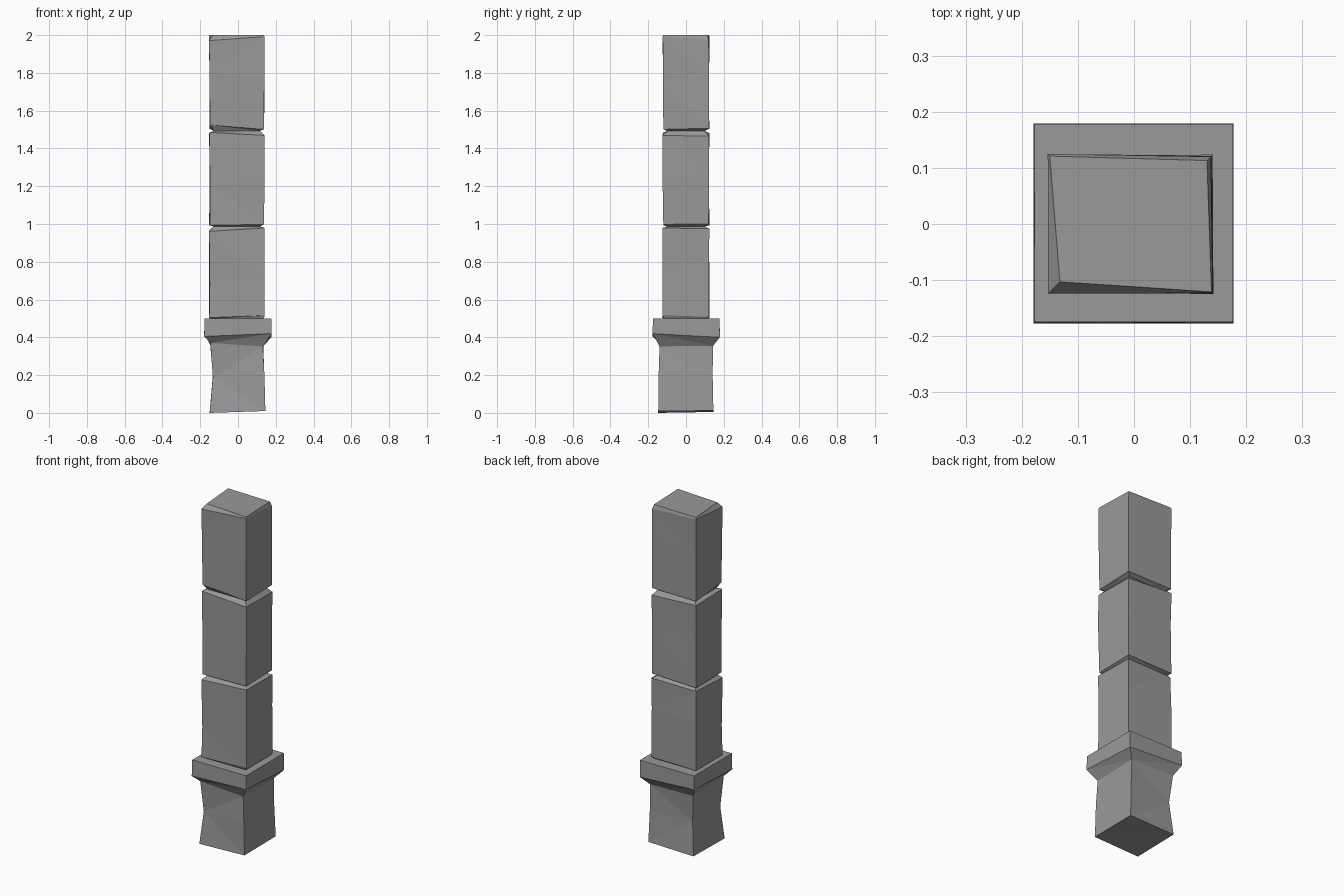
import bpy, bmesh, random

if "Cube" in bpy.data.objects:
    bpy.data.objects.remove(bpy.data.objects["Cube"])

random.seed(4)
# corner order everywhere: front-left, front-right, back-right, back-left
SIGNS = [(-1, -1), (1, -1), (1, 1), (-1, 1)]
stone = bpy.data.materials.new("dark_stone")
stone.diffuse_color = (0.32, 0.32, 0.32, 1)
stone.use_nodes = True
stone.node_tree.nodes["Principled BSDF"].inputs["Base Color"].default_value = stone.diffuse_color


def ring(x0, x1, y0, y1, zs, insets):
    corners = [(x0, y0), (x1, y0), (x1, y1), (x0, y1)]
    return [(x - sx * i, y - sy * i, z)
            for (x, y), (sx, sy), z, i in zip(corners, SIGNS, zs, insets)]


def loft(name, rings):
    bm = bmesh.new()
    vs = [[bm.verts.new(p) for p in r] for r in rings]
    for a, b in zip(vs, vs[1:]):
        for i in range(4):
            j = (i + 1) % 4
            bm.faces.new((a[i], a[j], b[j], b[i]))
    bm.faces.new(vs[0][::-1])
    bm.faces.new(vs[-1])
    bmesh.ops.triangulate(bm, faces=bm.faces[:])
    bmesh.ops.recalc_face_normals(bm, faces=bm.faces[:])
    me = bpy.data.meshes.new(name)
    bm.to_mesh(me)
    bm.free()
    me.materials.append(stone)
    ob = bpy.data.objects.new(name, me)
    bpy.context.collection.objects.link(ob)


def shaft_block(name, z0, z1, chip0, chip1, inset0, inset1):
    """Worn stone block: chipped corners at both ends, slightly uneven middle."""
    size = (-0.154, 0.142, -0.125, 0.125)
    wear = lambda: [random.uniform(0, 0.006) for _ in range(4)]
    h = z1 - z0
    loft(name, [
        ring(*size, [z0] * 4, inset0),
        ring(*size, [z0 + 0.006 + c for c in chip0], wear()),
        ring(*size, [z0 + h * random.uniform(0.35, 0.65) for _ in range(4)], wear()),
        ring(*size, [z1 - 0.004 - c for c in chip1], wear()),
        ring(*size, [z1] * 4, inset1)])


# plinth with waist, flared collar and flat top
loft("plinth", [
    ring(-0.15, 0.145, -0.147, 0.145, [0, 0.01, 0.012, 0.005], [0] * 4),
    ring(-0.15, 0.142, -0.147, 0.145, [0.19, 0.2, 0.2, 0.2], [0.017, 0.002, 0.004, 0.017]),
    ring(-0.147, 0.135, -0.143, 0.143, [0.37, 0.352, 0.355, 0.36], [0, 0.003, 0, 0]),
    ring(-0.179, 0.177, -0.177, 0.179, [0.405, 0.42, 0.4, 0.42], [0] * 4),
    ring(-0.178, 0.177, -0.176, 0.179, [0.5] * 4, [0.001] * 4)])

# three stacked shaft blocks
G = [0.026] * 4
shaft_block("lower_block", 0.498, 0.987, (0, 0.012, 0.005, 0), (0.022, 0.004, 0.008, 0.012),
            [0.01] * 4, G)
shaft_block("middle_block", 0.987, 1.493, (0, 0.005, 0.008, 0), (0.004, 0.02, 0.024, 0.008),
            G, G)
shaft_block("upper_block", 1.493, 2.0, (0.025, 0.002, 0.008, 0.006), (0.025, 0.004, 0.02, 0.004),
            G, [0.022, 0.004, 0.012, 0.004])
